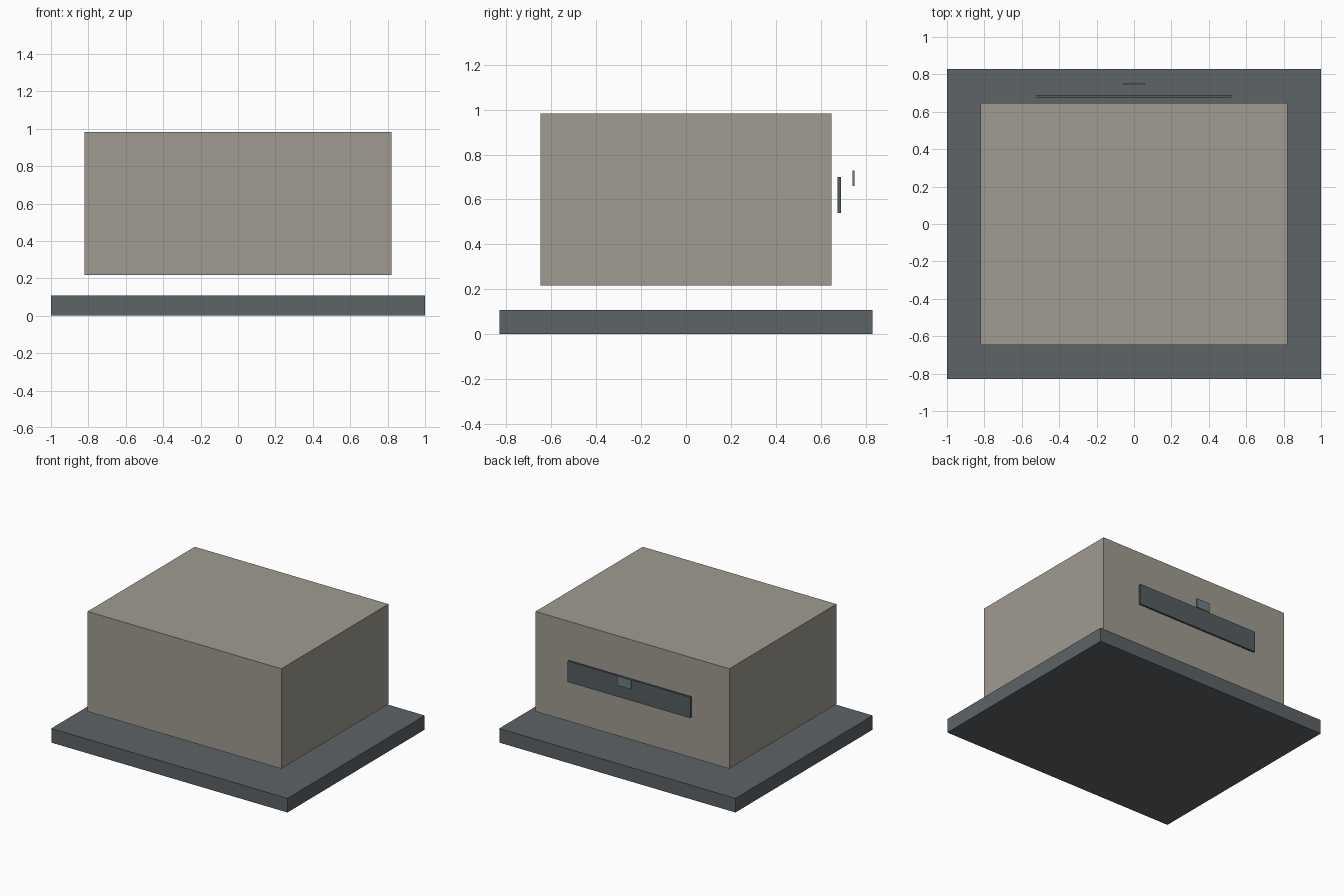
import bpy
import bmesh
from mathutils import Vector

if "Cube" in bpy.data.objects:
    bpy.data.objects.remove(bpy.data.objects["Cube"])


def material(name, rgb):
    m = bpy.data.materials.new(name)
    m.diffuse_color = (*rgb, 1.0)
    m.use_nodes = True
    m.node_tree.nodes["Principled BSDF"].inputs["Base Color"].default_value = m.diffuse_color
    return m


def box(name, lo, hi, mat):
    """Flat-shaded box spanning two opposite corners."""
    lo, hi = Vector(lo), Vector(hi)
    bm = bmesh.new()
    bmesh.ops.create_cube(bm, size=1.0)
    bmesh.ops.scale(bm, vec=hi - lo, verts=bm.verts)
    mesh = bpy.data.meshes.new(name)
    bm.to_mesh(mesh)
    bm.free()
    mesh.materials.append(mat)
    obj = bpy.data.objects.new(name, mesh)
    obj.location = (lo + hi) / 2
    bpy.context.collection.objects.link(obj)
    return obj


beige = material("warm_grey", (0.35, 0.33, 0.28))
slate = material("slate", (0.11, 0.125, 0.135))
dark = material("dark_slate", (0.09, 0.11, 0.12))
teal = material("grey_teal", (0.15, 0.22, 0.22))

# Wide base slab
box("base", (-1, -0.83, 0), (1, 0.83, 0.108), slate)

# Main housing, floating above the base
box("housing", (-0.82, -0.648, 0.217), (0.82, 0.648, 0.982), beige)

# Long rear panel and the small tab in front of it
box("rear_panel", (-0.52, 0.676, 0.54), (0.52, 0.691, 0.70), dark)
box("rear_tab", (-0.058, 0.743, 0.66), (0.058, 0.75, 0.73), teal)
